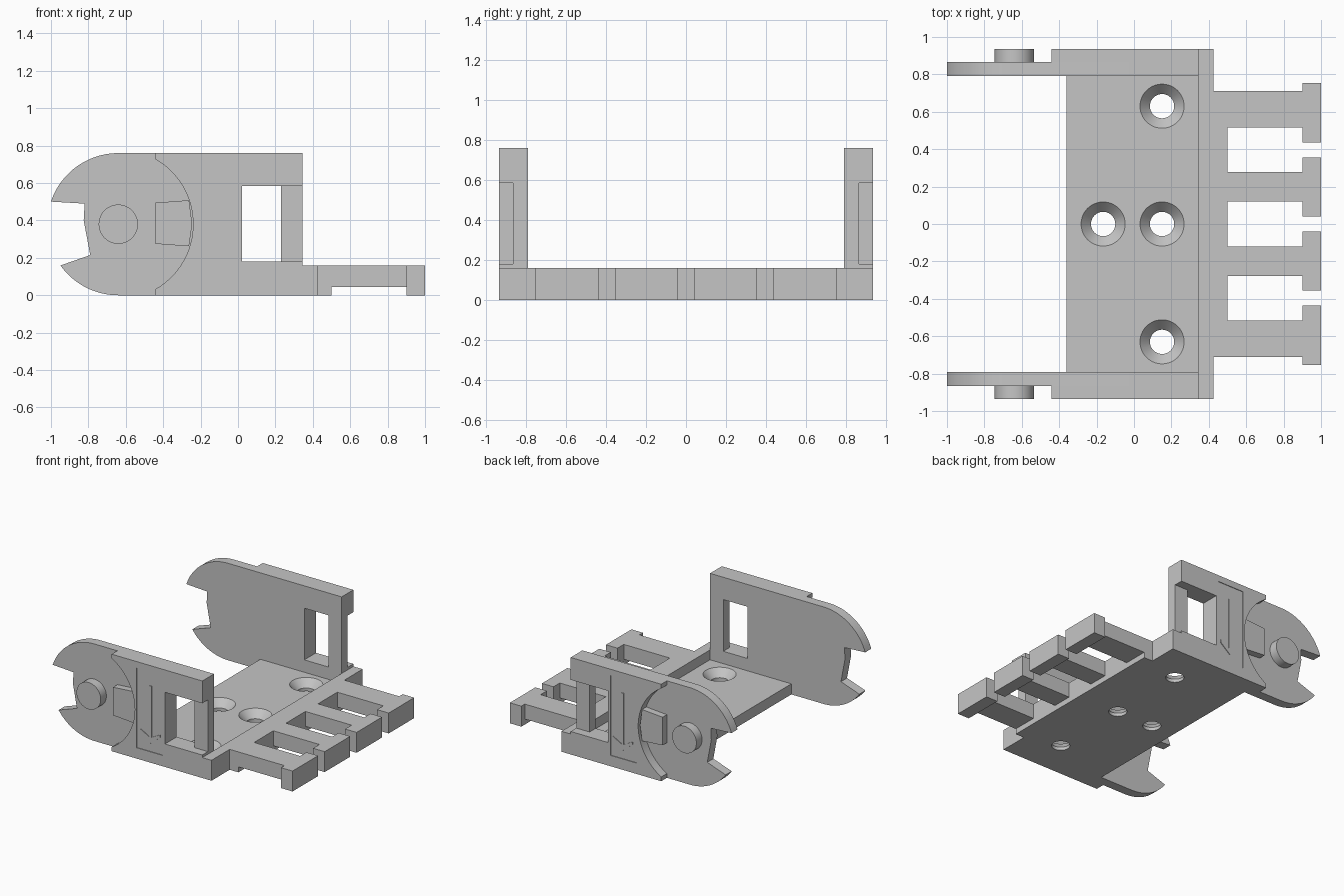
import bpy, bmesh, math
from mathutils import Vector

cube = bpy.data.objects.get("Cube")
if cube:
    bpy.data.objects.remove(cube, do_unlink=True)

SHADE = (0.56, 0.56, 0.56, 1)
grey = bpy.data.materials.new("light_grey_plastic")
grey.use_nodes = True
grey.diffuse_color = SHADE
grey.node_tree.nodes["Principled BSDF"].inputs["Base Color"].default_value = SHADE


def finish(name, bm):
    bmesh.ops.recalc_face_normals(bm, faces=bm.faces)
    mesh = bpy.data.meshes.new(name)
    bm.to_mesh(mesh)
    bm.free()
    mesh.materials.append(grey)
    obj = bpy.data.objects.new(name, mesh)
    bpy.context.collection.objects.link(obj)
    return obj


def prism(name, outline, lo, hi, axis="y"):
    """Extrude an outline: x/z along y, or x/y along z."""
    bm = bmesh.new()
    place = (lambda a, b: (a, lo, b)) if axis == "y" else (lambda a, b: (a, b, lo))
    face = bm.faces.new([bm.verts.new(place(a, b)) for a, b in outline])
    moved = bmesh.ops.extrude_face_region(bm, geom=[face])["geom"]
    offset = Vector((0, hi - lo, 0)) if axis == "y" else Vector((0, 0, hi - lo))
    bmesh.ops.translate(bm, vec=offset, verts=[v for v in moved if isinstance(v, bmesh.types.BMVert)])
    return finish(name, bm)


def rect(x0, x1, b0, b1):
    return [(x0, b0), (x1, b0), (x1, b1), (x0, b1)]


def arc(cx, cz, r, start, end, steps):
    angles = [math.radians(start + (end - start) * i / steps) for i in range(steps + 1)]
    return [(cx + r * math.cos(a), cz + r * math.sin(a)) for a in angles]


def cone(name, x, y, z0, z1, r0, r1):
    bm = bmesh.new()
    bmesh.ops.create_cone(bm, cap_ends=True, segments=48, radius1=r0, radius2=r1, depth=z1 - z0)
    bmesh.ops.translate(bm, vec=(x, y, (z0 + z1) / 2), verts=bm.verts)
    return finish(name, bm)


def cut(obj, cutters):
    """Subtract every cutter, keep the result, drop the cutters."""
    for cutter in cutters:
        mod = obj.modifiers.new("cut", "BOOLEAN")
        mod.operation = "DIFFERENCE"
        mod.solver = "EXACT"
        mod.object = cutter
    graph = bpy.context.evaluated_depsgraph_get()
    mesh = bpy.data.meshes.new_from_object(obj.evaluated_get(graph))
    obj.modifiers.clear()
    obj.data = mesh
    for cutter in cutters:
        bpy.data.objects.remove(cutter, do_unlink=True)


def mirrored(obj):
    """Copy a side part across to the other side."""
    bm = bmesh.new()
    bm.from_mesh(obj.data)
    for v in bm.verts:
        v.co.y = -v.co.y
    name = obj.name
    obj.name = "back_" + name
    return finish("front_" + name, bm)


FLOOR = 0.083
RAIL = 0.16
INNER, MIDDLE, OUTER = 0.79, 0.865, 0.935
MID_Z, TOP = 0.38, 0.76
PIN_X = -0.64

# Thin base plate with countersunk screw holes
base = prism("base_plate", rect(-0.36, 0.345, -INNER, INNER), 0, FLOOR, "z")
cutters = []
for x, y in [(0.15, -0.63), (0.15, 0), (0.15, 0.63), (-0.165, 0)]:
    cutters.append(cone("hole_cutter", x, y, -0.1, 0.3, 0.065, 0.065))
    cutters.append(cone("sink_cutter", x, y, 0.025, FLOOR + 0.01, 0.065, 0.127))
cut(base, cutters)

# Raised cross strip and the rail carrying the fingers
prism("cross_strip", rect(0.345, 0.425, -OUTER, OUTER), 0, RAIL, "z")
prism("finger_rail", rect(0.425, 0.5, -0.71, 0.71), 0, RAIL, "z")

# T-shaped strain relief fingers
for i, (y0, y1, t0, t1) in enumerate([(0.515, 0.71, 0.437, 0.753), (0.12, 0.277, 0.04, 0.355)]):
    for side, s in (("back", 1), ("front", -1)):
        label = f"{side}_finger_{i + 1}"
        prism(label + "_bar", rect(0.5, 0.9, s * y0, s * y1), 0.043, RAIL, "z")
        prism(label + "_tip", rect(0.9, 1.0, s * t0, s * t1), 0, RAIL, "z")

# Inner cheek plate: rounded nose with a notched edge, and a window
side_parts = []
nose = [(0.345, 0), (0.345, TOP)]
nose += arc(PIN_X, MID_Z, 0.38, 90, 161.5, 20)
nose += [(-0.82, 0.49), (-0.825, 0.4), (-0.79, 0.215)]
nose += arc(PIN_X, MID_Z, 0.38, 215.5, 270, 16)
cheek = prism("cheek_plate", nose, INNER, MIDDLE)
cut(cheek, [prism("window_cutter", rect(0.022, 0.23, 0.18, 0.585), 0.7, 1)])
side_parts.append(cheek)

# Outer wall with a curved socket edge, an open window and a sunken panel
socket = [(-0.44, 0), (0.345, 0), (0.345, TOP), (-0.44, TOP)]
socket += arc(PIN_X, MID_Z, 0.4, 60, -60, 32)
wall = prism("outer_wall", socket, MIDDLE, OUTER)
cut(wall, [prism("opening_cutter", rect(0.022, 0.5, 0.18, 0.585), 0.7, 1),
           prism("panel_cutter", rect(-0.225, 0.0, 0.085, 0.71), OUTER - 0.005, 1)])
side_parts.append(wall)

# Raised arrow in the panel
arrow = [(-0.115, 0.6), (-0.115, 0.2), (-0.19, 0.24), (-0.19, 0.22), (-0.105, 0.15),
         (-0.02, 0.22), (-0.02, 0.24), (-0.095, 0.2), (-0.095, 0.6)]
side_parts.append(prism("direction_arrow", arrow, OUTER - 0.005, OUTER))

# Stop block inside the socket
stop = [(-0.44, 0.275), (-0.262, 0.262), (-0.245, MID_Z), (-0.262, 0.508), (-0.44, 0.495)]
side_parts.append(prism("stop_block", stop, MIDDLE, 0.918))

# Round pivot pin
side_parts.append(prism("pivot_pin", arc(PIN_X, MID_Z, 0.105, 0, 352.5, 47), MIDDLE, OUTER))

for part in side_parts:
    mirrored(part)

# Smooth the round surfaces, keep the edges sharp
for obj in bpy.context.collection.objects:
    obj.select_set(obj.type == "MESH")
    if obj.type == "MESH":
        bpy.context.view_layer.objects.active = obj
bpy.ops.object.shade_smooth_by_angle(angle=math.radians(30))
